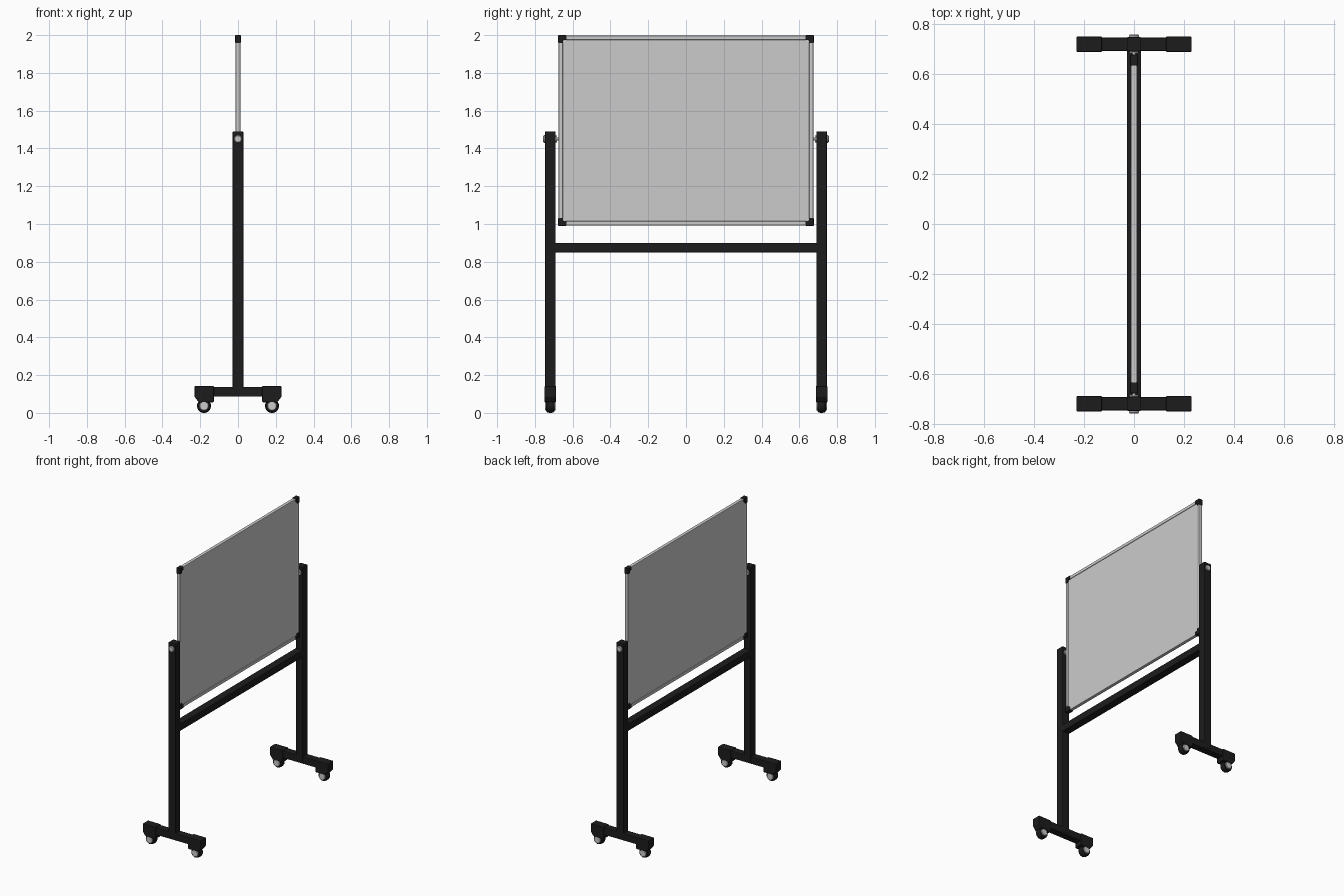
import bpy, bmesh, math

if "Cube" in bpy.data.objects:
    bpy.data.objects.remove(bpy.data.objects["Cube"])

black = bpy.data.materials.new("black_plastic")
black.diffuse_color = (0.012, 0.012, 0.012, 1)
black.use_nodes = True
black.node_tree.nodes["Principled BSDF"].inputs["Base Color"].default_value = black.diffuse_color


def finish(name, bm, mat=None, bevel=0.0, smooth=False, segments=2):
    bmesh.ops.recalc_face_normals(bm, faces=bm.faces)
    me = bpy.data.meshes.new(name)
    bm.to_mesh(me)
    bm.free()
    ob = bpy.data.objects.new(name, me)
    bpy.context.collection.objects.link(ob)
    if mat:
        me.materials.append(mat)
    if bevel:
        m = ob.modifiers.new("Bevel", 'BEVEL')
        m.width, m.segments = bevel, segments
        m.limit_method = 'ANGLE'
    if smooth:
        bpy.context.view_layer.objects.active = ob
        ob.select_set(True)
        bpy.ops.object.shade_smooth_by_angle(angle=math.radians(35))
        ob.select_set(False)
    return ob


def box(name, x, y, z, mat=None, bevel=0.0):
    bm = bmesh.new()
    bmesh.ops.create_cube(bm, size=1)
    for v in bm.verts:
        for i, (a, b) in enumerate((x, y, z)):
            v.co[i] = (a + b) / 2 + v.co[i] * (b - a)
    return finish(name, bm, mat, bevel)


def prism(name, points, axis, a, b, mat=None, bevel=0.0):
    """Extrude a profile along x (points are y,z) or y (points are x,z)."""
    bm = bmesh.new()
    place = (lambda p, t: (t, p[0], p[1])) if axis == 'x' else (lambda p, t: (p[0], t, p[1]))
    face = bm.faces.new([bm.verts.new(place(p, a)) for p in points])
    ext = bmesh.ops.extrude_face_region(bm, geom=[face])
    for v in ext['geom']:
        if isinstance(v, bmesh.types.BMVert):
            v.co['xyz'.index(axis)] = b
    return finish(name, bm, mat, bevel)


def lathe(name, x, z, profile, mat=None, steps=32):
    """Turn a (radius, y) profile about the y direction through x, z."""
    bm = bmesh.new()
    vs = [bm.verts.new((x + r, y, z)) for r, y in profile]
    edges = [bm.edges.new(e) for e in zip(vs, vs[1:])]
    bmesh.ops.spin(bm, geom=vs + edges, cent=(x, 0, z), axis=(0, 1, 0),
                   angle=math.tau, steps=steps)
    bmesh.ops.remove_doubles(bm, verts=bm.verts, dist=1e-5)
    return finish(name, bm, mat, smooth=True)


# Writing panel and aluminium frame
box("writing_panel", (-0.008, 0.008), (-0.66, 0.66), (1.005, 1.985))
for tag, z in (("bottom", 0.993), ("top", 1.975)):
    box(tag + "_frame_rail", (-0.012, 0.012), (-0.655, 0.655), (z, z + 0.022), bevel=0.003)

# Crossbar between the posts
box("crossbar", (-0.028, 0.028), (-0.695, 0.695), (0.85, 0.90), black, 0.003)

for side, s in (("front", -1), ("back", 1)):
    box(side + "_frame_rail", (-0.012, 0.012), sorted((s * 0.652, s * 0.674)),
        (1.0, 1.99), bevel=0.003)

    # L-shaped corner caps
    for lev, zc, d in (("lower", 0.99, 1), ("upper", 2.0, -1)):
        pts = [(0, 0), (0.045, 0), (0.045, 0.026), (0.026, 0.026), (0.026, 0.042), (0, 0.042)]
        prism(f"{side}_{lev}_corner", [(s * (0.677 - u), zc + d * v) for u, v in pts],
              'x', -0.0155, 0.0155, black, 0.004)

    # Upright post and foot beam
    c = s * 0.718
    box(side + "_post", (-0.028, 0.028), (c - 0.028, c + 0.028), (0.10, 1.49), black, 0.003)
    box(side + "_foot_beam", (-0.20, 0.20), (c - 0.026, c + 0.026), (0.087, 0.138), black, 0.003)

    # Pivot knob outside, collar and pin toward the board
    lathe(side + "_pivot_knob", 0, 1.45,
          [(0, s * 0.740), (0.020, s * 0.740), (0.020, s * 0.752), (0.017, s * 0.756), (0, s * 0.756)])
    lathe(side + "_pivot_pin", 0, 1.45,
          [(0, s * 0.665), (0.007, s * 0.665), (0.007, s * 0.683), (0.018, s * 0.683),
           (0.018, s * 0.70), (0, s * 0.70)])

    for end, e in (("left", -1), ("right", 1)):
        tag = f"{side}_{end}"
        # Chamfered foot cap
        pts = [(0.23, 0.142), (0.23, 0.085), (0.208, 0.056), (0.128, 0.056),
               (0.128, 0.142)]
        prism(tag + "_foot_cap", [(e * x, z) for x, z in pts], 'y', c - 0.031, c + 0.031,
              black, 0.004)
        # Caster tyre with rounded tread, and hub discs
        x, z = e * 0.18, 0.037
        lathe(tag + "_tyre", x, z,
              [(0, c - 0.023), (0.026, c - 0.023), (0.033, c - 0.019), (0.036, c - 0.010),
               (0.037, c), (0.036, c + 0.010), (0.033, c + 0.019), (0.026, c + 0.023),
               (0, c + 0.023)], black)
        lathe(tag + "_hub", x, z,
              [(0, c - 0.028), (0.022, c - 0.028), (0.025, c - 0.024), (0.025, c + 0.024),
               (0.022, c + 0.028), (0, c + 0.028)])
